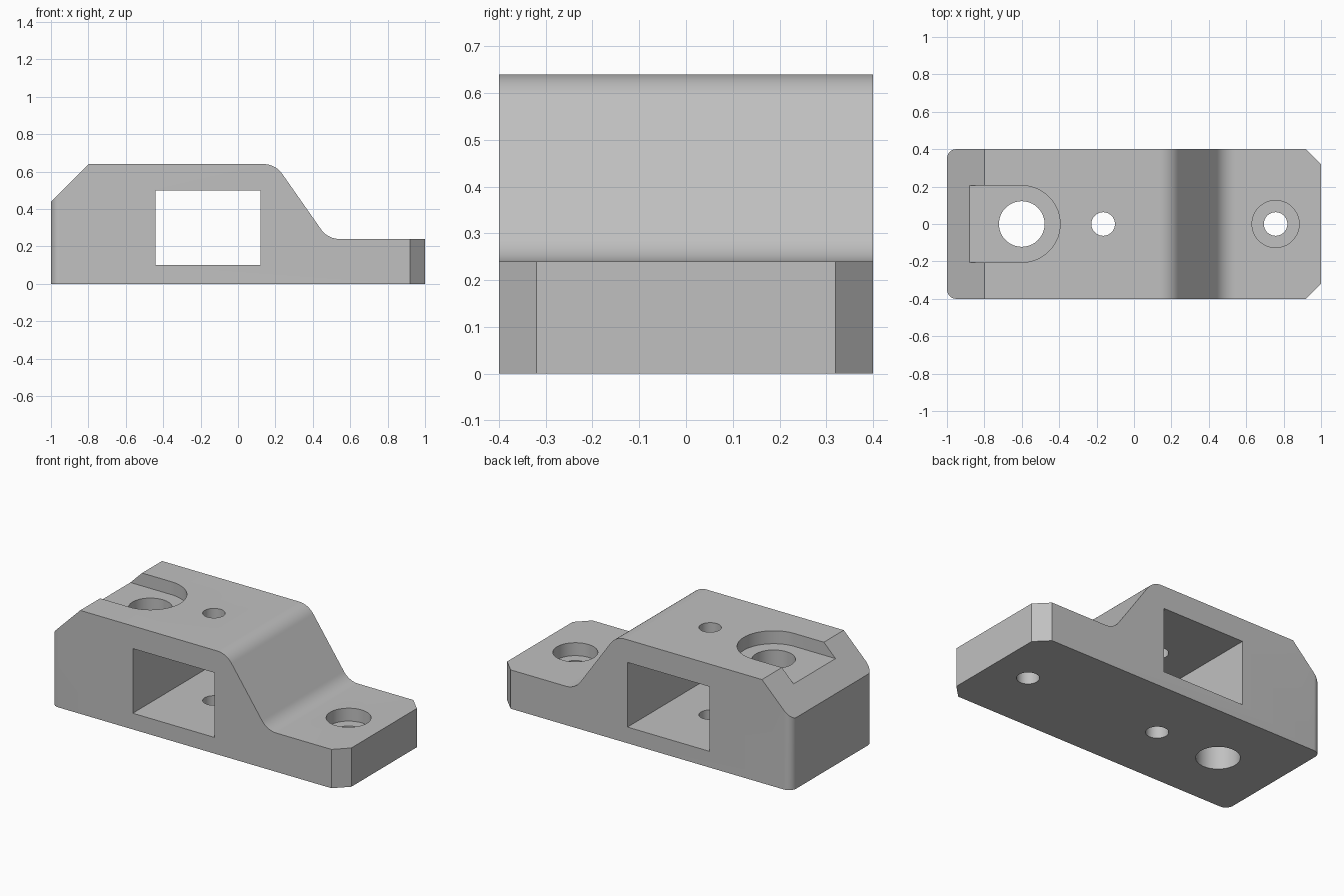
import bpy
import bmesh
from math import pi, cos, sin, radians
from mathutils import Vector

cube = bpy.data.objects.get("Cube")
if cube:
    bpy.data.objects.remove(cube, do_unlink=True)

# One plain grey for the whole part
grey = bpy.data.materials.new("plain grey")
grey.use_nodes = True
GREY = (0.53, 0.53, 0.53, 1)
grey.diffuse_color = GREY
grey.node_tree.nodes["Principled BSDF"].inputs["Base Color"].default_value = GREY


def outline(corners, steps=12):
    """Polygon points from (x, y, radius) corners, rounding where radius > 0."""
    points = []
    for i, (x, y, r) in enumerate(corners):
        p = Vector((x, y))
        if not r:
            points.append(p)
            continue
        a = (Vector(corners[i - 1][:2]) - p).normalized()
        b = (Vector(corners[(i + 1) % len(corners)][:2]) - p).normalized()
        half = a.angle(b) / 2
        centre = p + (a + b).normalized() * r / sin(half)
        reach = r * cos(half) / sin(half)
        start = (p + a * reach - centre).normalized()
        end = (p + b * reach - centre).normalized()
        points += [centre + start.slerp(end, k / steps).normalized() * r for k in range(steps + 1)]
    return points


def circle(x, y, r, n=64):
    return [Vector((x + r * cos(2 * pi * k / n), y + r * sin(2 * pi * k / n))) for k in range(n)]


def prism(name, points, low, high, sideways=False):
    """Extrude a plan outline along z, or a side outline along y."""
    def ring(d):
        return [bm.verts.new((p.x, d, p.y) if sideways else (p.x, p.y, d)) for p in points]
    bm = bmesh.new()
    start, end = ring(low), ring(high)
    bm.faces.new(start)
    bm.faces.new(end)
    for i in range(len(points)):
        bm.faces.new((start[i - 1], start[i], end[i], end[i - 1]))
    bmesh.ops.recalc_face_normals(bm, faces=bm.faces)
    mesh = bpy.data.meshes.new(name)
    bm.to_mesh(mesh)
    bm.free()
    mesh.materials.append(grey)
    obj = bpy.data.objects.new(name, mesh)
    bpy.context.collection.objects.link(obj)
    return obj


# Stepped side profile, oversized where the plan outline trims it
body = prism("bracket_body", outline([
    (-1.2, 0, 0), (1.2, 0, 0), (1.2, 0.24, 0), (0.48, 0.24, 0.12),
    (0.2, 0.64, 0.12), (-0.8, 0.64, 0), (-1.2, 0.24, 0)]), -0.6, 0.6, sideways=True)

# Plan outline: rounded at one end, chamfered at the other
plan = prism("plan_trim", outline([
    (-1, -0.4, 0.05), (0.92, -0.4, 0), (1, -0.32, 0),
    (1, 0.32, 0), (0.92, 0.4, 0), (-1, 0.4, 0.05)]), -0.1, 0.8)

# Rectangular window through the sides
window = prism("window_cutter", outline([
    (-0.44, 0.1, 0), (0.12, 0.1, 0), (0.12, 0.5, 0), (-0.44, 0.5, 0)]), -0.6, 0.6, sideways=True)

# Round-ended pocket that opens onto the sloped end
R = 0.205
arc = [Vector((-0.6 + R * cos(t), R * sin(t))) for t in (radians(-90 + 5 * k) for k in range(37))]
pocket = prism("pocket_cutter", [Vector((-1.2, R)), Vector((-1.2, -R))] + arc, 0.56, 0.8)

# Vertical holes and the counterbore
holes = [prism("hole_cutter", circle(x, 0, r), low, 0.8) for x, r, low in (
    (-0.6, 0.122, -0.1), (-0.165, 0.063, -0.1), (0.757, 0.063, -0.1), (0.757, 0.126, 0.16))]

# Trim and cut, then drop the cutters
bpy.context.view_layer.objects.active = body
for tool in [plan, window, pocket] + holes:
    mod = body.modifiers.new("cut", "BOOLEAN")
    mod.operation = "INTERSECT" if tool is plan else "DIFFERENCE"
    mod.solver = "EXACT"
    mod.object = tool
    bpy.ops.object.modifier_apply(modifier=mod.name)
    bpy.data.objects.remove(tool, do_unlink=True)

# Smooth the curved walls, keep edges sharp
bpy.ops.object.select_all(action="DESELECT")
body.select_set(True)
bpy.ops.object.shade_smooth_by_angle(angle=radians(25))
